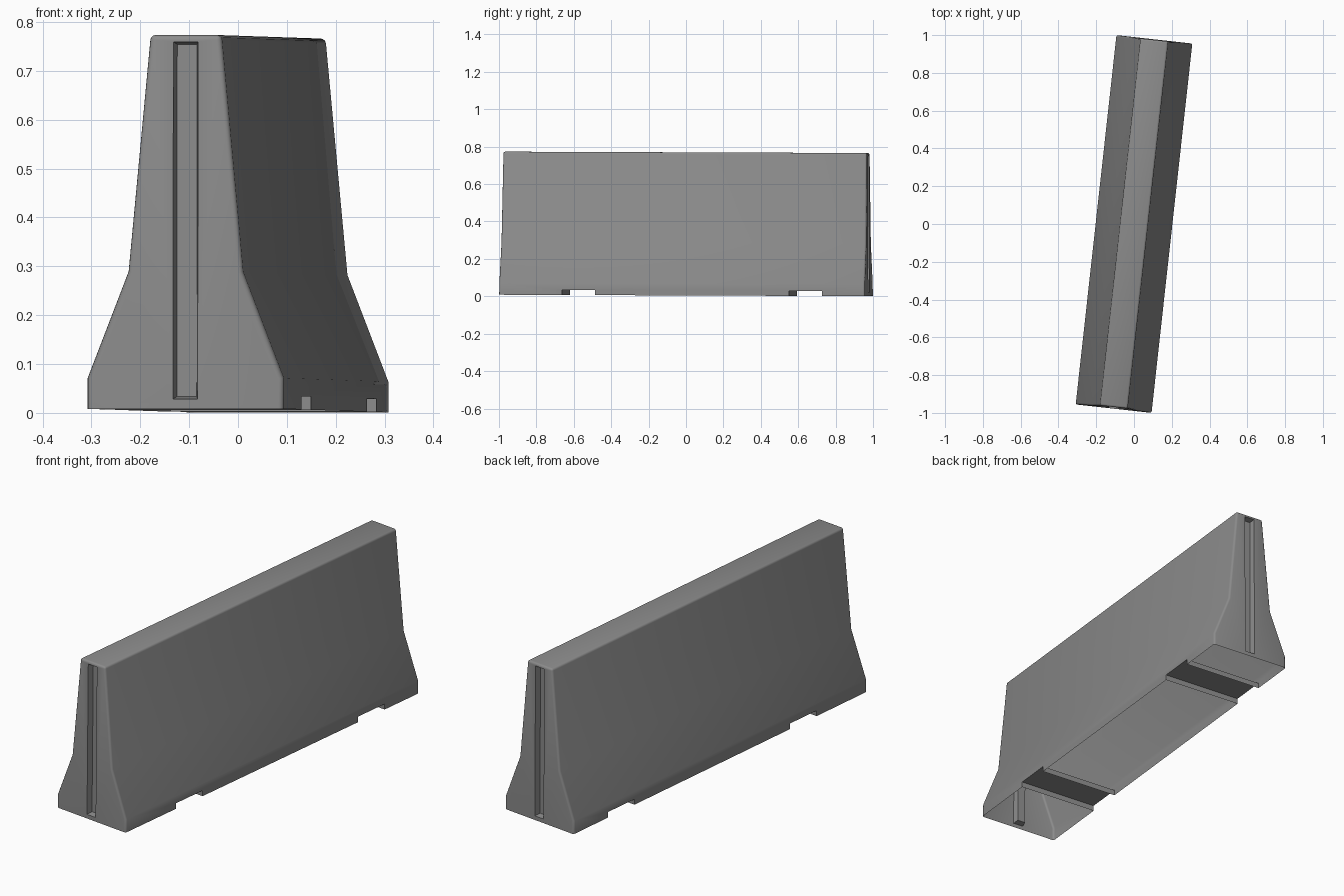
import bpy, bmesh, math
from mathutils import Matrix

if "Cube" in bpy.data.objects:
    bpy.data.objects.remove(bpy.data.objects["Cube"])

L, H, LEAN = 1.967, 0.765, 0.006          # length, height, inward lean of the ends
HALF = [(0.202, 0.0), (0.202, 0.063), (0.118, 0.281), (0.073, H)]
PROFILE = [(-x, z) for x, z in HALF] + [(x, z) for x, z in reversed(HALF)]


def end_y(z):
    return L / 2 - LEAN * z / H


def add_object(name, bm):
    bmesh.ops.recalc_face_normals(bm, faces=bm.faces[:])
    me = bpy.data.meshes.new(name)
    bm.to_mesh(me)
    bm.free()
    ob = bpy.data.objects.new(name, me)
    bpy.context.collection.objects.link(ob)
    return ob


def loft(bm, ring_a, ring_b):
    a = [bm.verts.new(p) for p in ring_a]
    b = [bm.verts.new(p) for p in ring_b]
    n = len(a)
    for i in range(n):
        bm.faces.new((a[i], a[(i + 1) % n], b[(i + 1) % n], b[i]))
    bm.faces.new(a[::-1])
    bm.faces.new(b)


# Barrier body: safety-shape profile lofted along its length
bm = bmesh.new()
loft(bm, [(x, -end_y(z), z) for x, z in PROFILE],
         [(x, end_y(z), z) for x, z in PROFILE])
bmesh.ops.recalc_face_normals(bm, faces=bm.faces[:])


def rounded(e):
    p, q = e.verts[0].co, e.verts[1].co
    if max(p.z, q.z) < 0.001:
        return False
    return p.y * q.y > 0 or min(p.z, q.z) > H - 0.001


bmesh.ops.bevel(bm, geom=[e for e in bm.edges if rounded(e)], offset=0.010,
                segments=3, profile=0.5, affect='EDGES', clamp_overlap=True)
body = add_object("concrete_barrier", bm)


# Cutters: slot in each end and two lifting channels underneath
def slot_ring(side, depth, inset):
    w, z0, z1 = 0.0255 - inset, 0.020 + inset, 0.751 - inset
    return [(x, side * (end_y(z) - depth), z)
            for x, z in ((-w, z0), (w, z0), (w, z1), (-w, z1))]


cutters = []
for side, name in ((-1, "front_slot_cutter"), (1, "back_slot_cutter")):
    bm = bmesh.new()
    loft(bm, slot_ring(side, -0.006, -0.001), slot_ring(side, 0.028, 0.005))
    cutters.append(add_object(name, bm))
for y, name in ((-0.557, "front_channel_cutter"), (0.664, "back_channel_cutter")):
    bm = bmesh.new()
    bmesh.ops.create_cube(bm, size=1.0, matrix=Matrix.Translation((0, y, -0.0115))
                          @ Matrix.Diagonal((0.6, 0.178, 0.077, 1)))
    cutters.append(add_object(name, bm))

for c in cutters:
    c.hide_render = True
    mod = body.modifiers.new(c.name, 'BOOLEAN')
    mod.operation, mod.solver, mod.object = 'DIFFERENCE', 'EXACT', c
bpy.context.view_layer.update()
cut = bpy.data.meshes.new_from_object(
    body.evaluated_get(bpy.context.evaluated_depsgraph_get()))
body.modifiers.clear()
body.data = cut
for c in cutters:
    bpy.data.objects.remove(c, do_unlink=True)

# Open the hollow underside, then set the slight yaw and pitch
bm = bmesh.new()
bm.from_mesh(cut)
under = [f for f in bm.faces if all(abs(v.co.z) < 1e-4 for v in f.verts)]
bmesh.ops.delete(bm, geom=under, context='FACES')
bm.transform(Matrix.Translation((0, 0, 0.0046))
             @ Matrix.Rotation(math.radians(-6.3), 4, 'Z')
             @ Matrix.Rotation(-0.0038, 4, 'X'))
bm.to_mesh(cut)
bm.free()

# Concrete colour
mat = bpy.data.materials.new("concrete_grey")
mat.diffuse_color = (0.26, 0.26, 0.26, 1)
mat.use_nodes = True
mat.node_tree.nodes["Principled BSDF"].inputs["Base Color"].default_value = mat.diffuse_color
cut.materials.clear()
cut.materials.append(mat)

bpy.ops.object.select_all(action='DESELECT')
body.select_set(True)
bpy.context.view_layer.objects.active = body
bpy.ops.object.shade_smooth_by_angle(angle=math.radians(35))
